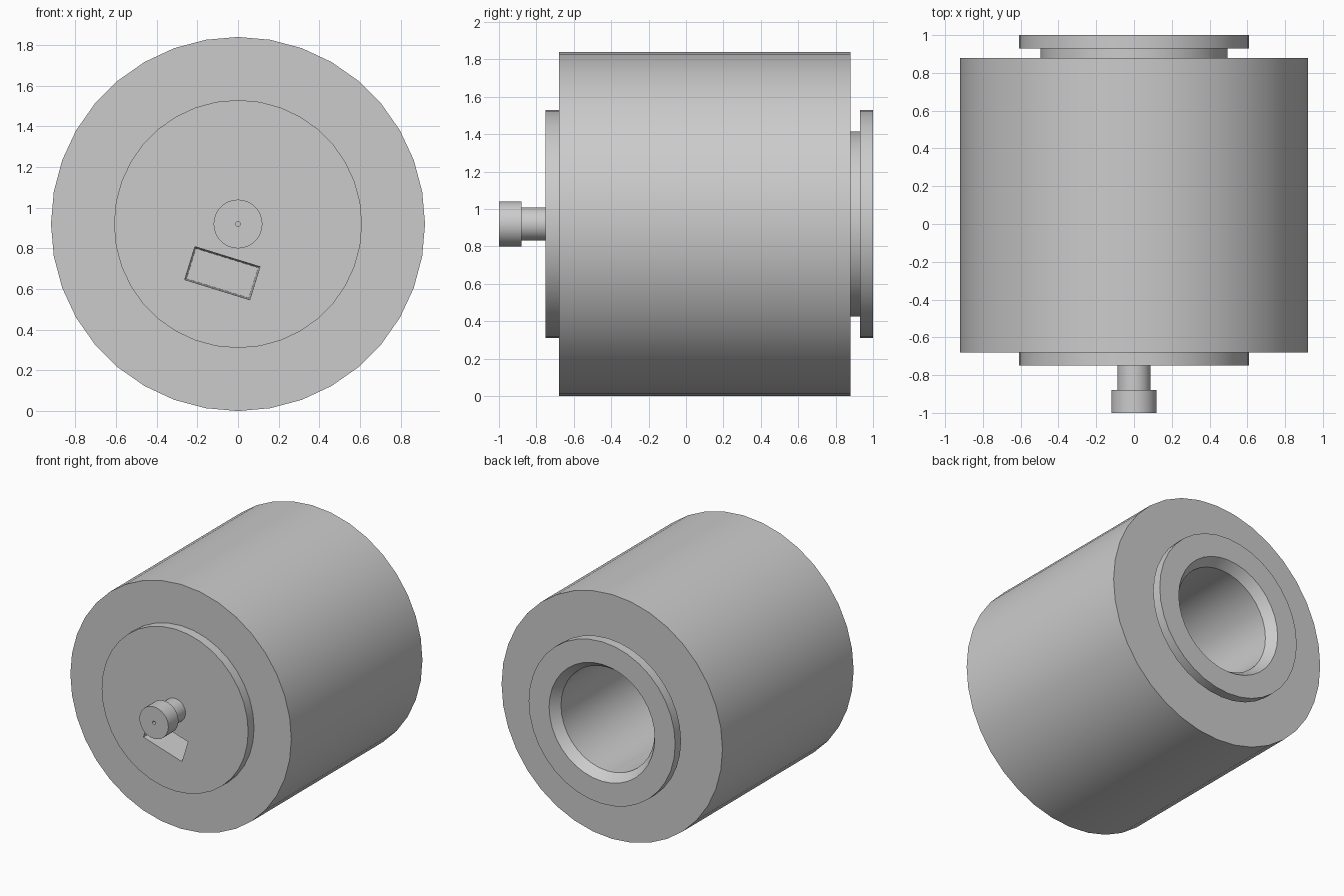
import bpy, bmesh, math
from mathutils import Vector, Matrix

if "Cube" in bpy.data.objects:
    bpy.data.objects.remove(bpy.data.objects["Cube"], do_unlink=True)

AXIS_Z = 0.92
SIDES = 36

grey = bpy.data.materials.new("plain grey")
grey.use_nodes = True
colour = (0.6, 0.6, 0.6, 1)
grey.diffuse_color = colour
grey.node_tree.nodes["Principled BSDF"].inputs["Base Color"].default_value = colour


def make_object(name, bm):
    bmesh.ops.recalc_face_normals(bm, faces=bm.faces)
    mesh = bpy.data.meshes.new(name)
    bm.to_mesh(mesh)
    bm.free()
    mesh.materials.append(grey)
    obj = bpy.data.objects.new(name, mesh)
    bpy.context.collection.objects.link(obj)
    return obj


def lathe(name, profile):
    """Turn (radius, y) rings about the long axis and cap both ends."""
    bm = bmesh.new()
    rings = []
    for radius, y in profile:
        angles = [math.tau * i / SIDES for i in range(SIDES)]
        rings.append([bm.verts.new((radius * math.sin(a), y, AXIS_Z + radius * math.cos(a)))
                      for a in angles])
    for a, b in zip(rings, rings[1:]):
        for i in range(SIDES):
            j = (i + 1) % SIDES
            bm.faces.new((a[i], a[j], b[j], b[i]))
    bm.faces.new(rings[0])
    bm.faces.new(rings[-1])
    return make_object(name, bm)


def select_only(obj):
    bpy.ops.object.select_all(action="DESELECT")
    obj.select_set(True)
    bpy.context.view_layer.objects.active = obj


# Drum with front cover, rear neck and flange, and a chamfered blind bore
drum = lathe("drum", [
    (0.61, -0.75), (0.61, -0.68), (0.92, -0.68), (0.92, 0.88),
    (0.495, 0.88), (0.495, 0.93), (0.61, 0.93), (0.61, 1.0),
    (0.44, 1.0), (0.39, 0.93), (0.39, -0.2)])

# Tilted, slightly tapered slot in the front cover
bm = bmesh.new()
bmesh.ops.create_cube(bm, size=1)
for v in bm.verts:
    inset = 0.03 if v.co.y > 0 else 0
    v.co = Vector((v.co.x * (0.35 - inset), v.co.y * 0.8, v.co.z * (0.185 - inset)))
bm.transform(Matrix.Translation((-0.077, -0.75, 0.678))
             @ Matrix.Rotation(math.radians(17.2), 4, "Y"))
cutter = make_object("slot_cutter", bm)
cutter.hide_render = True
cut = drum.modifiers.new("slot", "BOOLEAN")
cut.operation = "DIFFERENCE"
cut.solver = "EXACT"
cut.object = cutter
select_only(drum)
bpy.ops.object.modifier_apply(modifier=cut.name)
bpy.data.objects.remove(cutter, do_unlink=True)

# Front knob on its stem, with a pin hole in the end
knob = lathe("knob", [
    (0.012, -0.96), (0.012, -1.0), (0.12, -1.0), (0.12, -0.88),
    (0.088, -0.88), (0.088, -0.74)])

for obj in (drum, knob):
    select_only(obj)
    bpy.ops.object.shade_smooth_by_angle(angle=math.radians(30))
